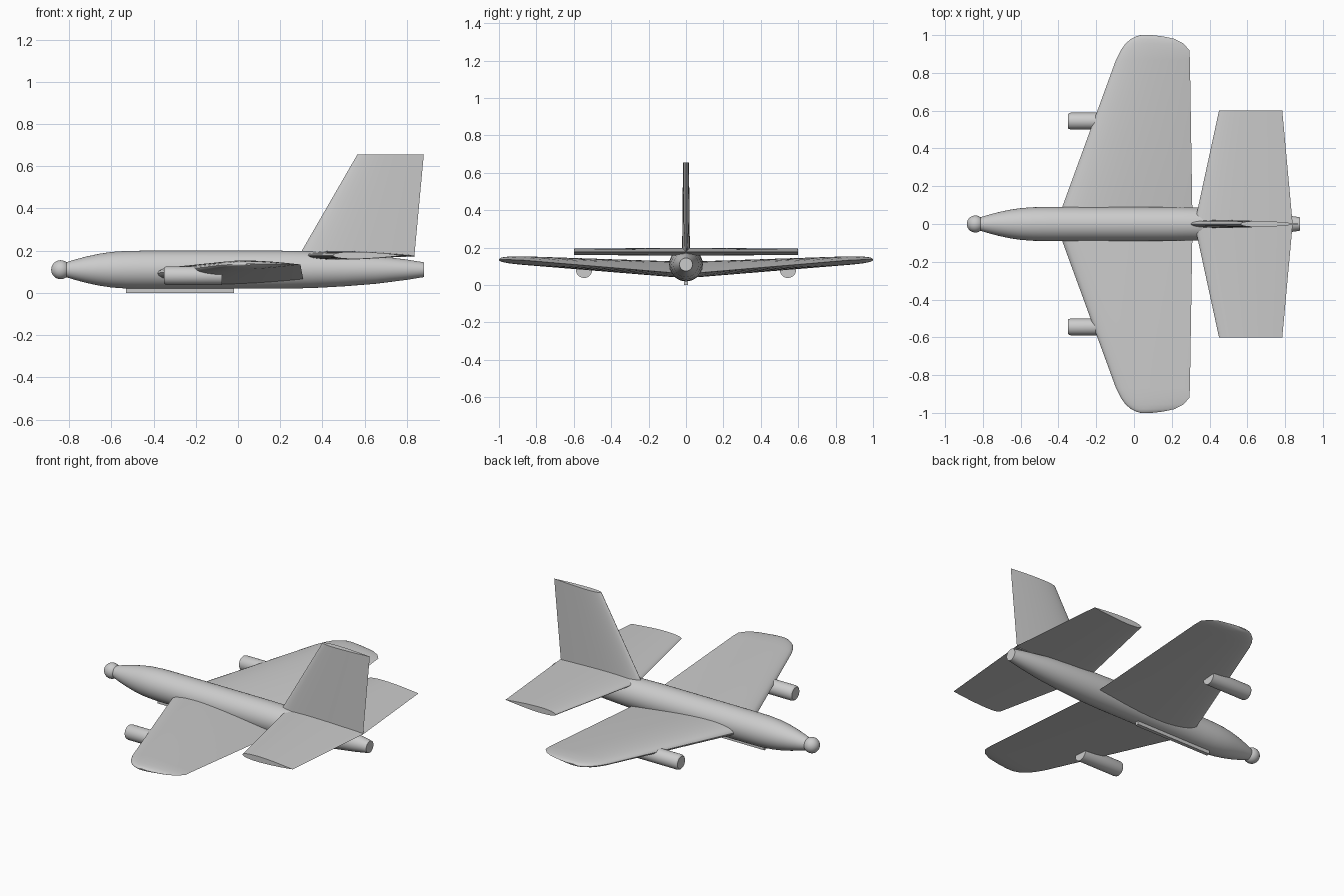
import bpy, bmesh, math
from mathutils import Vector, Matrix

cube = bpy.data.objects.get("Cube")
if cube:
    bpy.data.objects.remove(cube, do_unlink=True)

grey = bpy.data.materials.new("light grey")
grey.use_nodes = True
colour = (0.6, 0.6, 0.6, 1)
grey.diffuse_color = colour
grey.node_tree.nodes["Principled BSDF"].inputs["Base Color"].default_value = colour


def finish(name, bm, smooth=True):
    bmesh.ops.recalc_face_normals(bm, faces=bm.faces)
    mesh = bpy.data.meshes.new(name)
    bm.to_mesh(mesh)
    bm.free()
    mesh.materials.append(grey)
    obj = bpy.data.objects.new(name, mesh)
    bpy.context.collection.objects.link(obj)
    if smooth:
        bpy.ops.object.select_all(action='DESELECT')
        obj.select_set(True)
        bpy.context.view_layer.objects.active = obj
        bpy.ops.object.shade_smooth_by_angle(angle=math.radians(35))
    return obj


def loft(name, rings):
    """Skin a row of closed rings and cap both ends."""
    bm = bmesh.new()
    rows = [[bm.verts.new(p) for p in ring] for ring in rings]
    n = len(rows[0])
    for a, b in zip(rows, rows[1:]):
        for i in range(n):
            j = (i + 1) % n
            bm.faces.new((a[i], a[j], b[j], b[i]))
    bm.faces.new(rows[0])
    bm.faces.new(rows[-1])
    return finish(name, bm)


def lathe(name, profile, y, z, sides=48):
    """Round body along x from (x, radius) pairs."""
    angles = [2 * math.pi * i / sides for i in range(sides)]
    return loft(name, [[(x, y + r * math.cos(a), z + r * math.sin(a)) for a in angles]
                       for x, r in profile])


def foil(front, back, thick, steps=16):
    """Airfoil loop as (x, offset) from nose over the top and back below."""
    def half(t):
        return 5 * (0.2969 * math.sqrt(t) - 0.126 * t - 0.3516 * t**2
                    + 0.2843 * t**3 - 0.1036 * t**4) * thick
    ts = [(1 - math.cos(math.pi * i / steps)) / 2 for i in range(steps + 1)]
    top = [(t, half(t)) for t in ts]
    low = [(t, -half(t)) for t in ts[-2:0:-1]]
    return [(t, front + t * (back - front), h) for t, h in top + low]


def panel(name, stations, side=1):
    """Lofted surface: span, front x, back x, front z, back z, thickness."""
    return loft(name, [[(x, side * y, zf + t * (zb - zf) + h)
                        for t, x, h in foil(xf, xb, thick)]
                       for y, xf, xb, zf, zb, thick in stations])


# Fuselage and nose ball
lathe("fuselage", [(-0.82, 0.033), (-0.78, 0.046), (-0.72, 0.062), (-0.66, 0.075),
                   (-0.6, 0.084), (-0.53, 0.089), (-0.45, 0.09), (0.2, 0.09),
                   (0.35, 0.087), (0.5, 0.079), (0.65, 0.067), (0.8, 0.048),
                   (0.88, 0.035)], 0, 0.11)
bm = bmesh.new()
bmesh.ops.create_uvsphere(bm, u_segments=32, v_segments=16, radius=0.045,
                          matrix=Matrix.Translation((-0.84, 0, 0.11)))
finish("nose_ball", bm)

# Belly skid
bm = bmesh.new()
bmesh.ops.create_cube(bm, size=1, matrix=Matrix.Translation((-0.275, 0, 0.02))
                      @ Matrix.Diagonal((0.51, 0.022, 0.04, 1)))
finish("belly_skid", bm, smooth=False)

# Wings, tailplanes and engine pods on both sides
wing = [(0.0, -0.413, 0.31, 0.09, 0.06, 0.085),
        (0.87, -0.095, 0.296, 0.13, 0.133, 0.046),
        (0.92, -0.07, 0.293, 0.132, 0.135, 0.04),
        (0.955, -0.045, 0.262, 0.134, 0.136, 0.034),
        (0.98, -0.015, 0.215, 0.135, 0.137, 0.026),
        (0.993, 0.01, 0.155, 0.136, 0.137, 0.018),
        (1.0, 0.035, 0.095, 0.136, 0.137, 0.006)]
tail = [(0.0, 0.32, 0.84, 0.178, 0.178, 0.042),
        (0.6, 0.45, 0.785, 0.178, 0.178, 0.034)]
for label, side in (("left", 1), ("right", -1)):
    panel(label + "_wing", wing, side)
    panel(label + "_tailplane", tail, side)
    lathe(label + "_engine", [(-0.35, 0.036), (-0.346, 0.041), (-0.336, 0.044),
                              (-0.075, 0.044)], side * 0.545, 0.082, 32)

# Upright fin
fin = [(0.17, 0.285, 0.835, 0.042), (0.655, 0.565, 0.88, 0.032)]
loft("fin", [[(x, h, z) for t, x, h in foil(xf, xb, thick)]
             for z, xf, xb, thick in fin])
